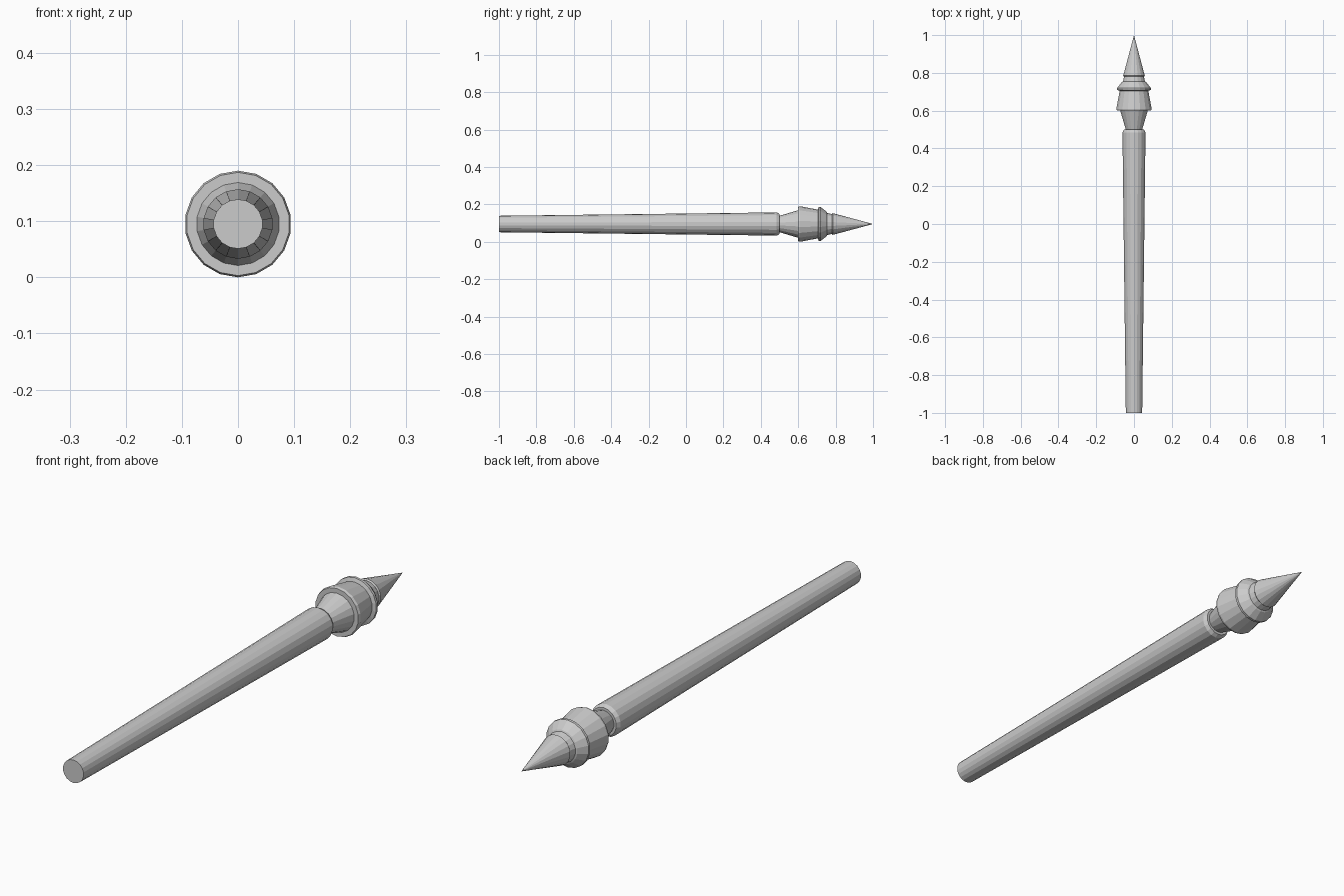
import bpy, bmesh, math

if "Cube" in bpy.data.objects:
    bpy.data.objects.remove(bpy.data.objects["Cube"])

SIDES = 18
AXIS_Z = 0.095


def lathe(name, profile):
    """Revolve (y, radius) points around the lengthwise axis, closing both ends."""
    bm = bmesh.new()
    rings = []
    for y, r in profile:
        if r == 0:
            rings.append([bm.verts.new((0, y, AXIS_Z))])
            continue
        rings.append([bm.verts.new((r * math.sin(2 * math.pi * i / SIDES), y,
                                    AXIS_Z + r * math.cos(2 * math.pi * i / SIDES)))
                      for i in range(SIDES)])
    for a, b in zip(rings, rings[1:]):
        for i in range(SIDES):
            j = (i + 1) % SIDES
            if len(b) == 1:
                bm.faces.new((a[i], a[j], b[0]))
            else:
                bm.faces.new((a[i], a[j], b[j], b[i]))
    for ring in (rings[0], rings[-1]):
        if len(ring) > 1:
            bm.faces.new(ring)
    bmesh.ops.recalc_face_normals(bm, faces=bm.faces)
    mesh = bpy.data.meshes.new(name)
    bm.to_mesh(mesh)
    bm.free()
    obj = bpy.data.objects.new(name, mesh)
    bpy.context.collection.objects.link(obj)
    return obj


# Tapered handle with a bevelled front lip
lathe("shaft", [(-1, 0.044), (0.485, 0.062), (0.50, 0.054)])

# Flared neck, collar and stepped flange
lathe("collar", [(0.49, 0.041), (0.60, 0.074), (0.60, 0.092), (0.61, 0.095),
                 (0.705, 0.077), (0.71, 0.091), (0.72, 0.091),
                 (0.752, 0.065), (0.755, 0.059), (0.785, 0.052)])

# Pointed tip
lathe("spike", [(0.78, 0.054), (0.785, 0.058), (1, 0)])
